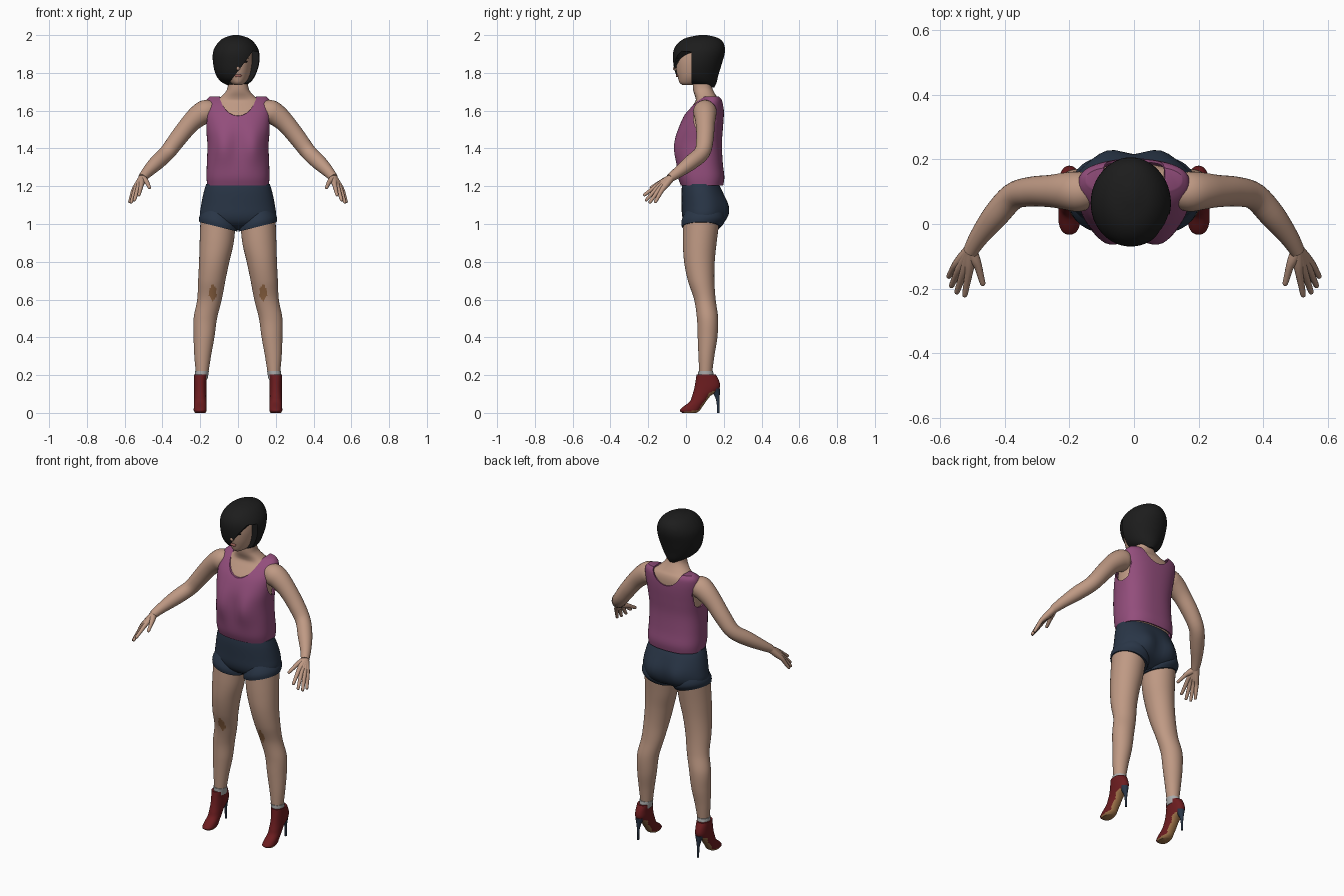
import bpy, bmesh, math
from mathutils import Vector, Matrix

cube = bpy.data.objects.get("Cube")
if cube:
    bpy.data.objects.remove(cube, do_unlink=True)


def material(name, rgb):
    m = bpy.data.materials.new(name)
    m.use_nodes = True
    m.diffuse_color = (*rgb, 1)
    m.node_tree.nodes["Principled BSDF"].inputs["Base Color"].default_value = (*rgb, 1)
    return m


SKIN = material("skin", (.52, .32, .23))
SHIRT = material("plum cloth", (.29, .075, .2))
DENIM = material("dark denim", (.022, .036, .062))
HAIR = material("black hair", (.012, .012, .012))
BOOT = material("dark red leather", (.15, .012, .014))
SOLE = material("tan sole", (.36, .18, .07))
SOCK = material("grey sock", (.4, .4, .4))
PATCH = material("brown patch", (.3, .14, .06))
LIPS = material("lips", (.33, .12, .1))
parts = []


def finish(name, bm, *mats, mirror=False):
    """Turn a bmesh into a named object, mirrored over x if asked."""
    bmesh.ops.recalc_face_normals(bm, faces=bm.faces)
    me = bpy.data.meshes.new(name)
    bm.to_mesh(me)
    bm.free()
    ob = bpy.data.objects.new(name, me)
    bpy.context.collection.objects.link(ob)
    for m in mats:
        me.materials.append(m)
    if mirror:
        ob.modifiers.new("mirror", 'MIRROR').use_mirror_merge = False
    parts.append(ob)
    return ob


def smooth_rows(rows, steps):
    """Catmull-Rom interpolation through rows of numbers."""
    out = []
    for i in range(len(rows) - 1):
        a, b, c, d = (rows[max(0, min(len(rows) - 1, i + k))] for k in (-1, 0, 1, 2))
        for s in range(steps):
            t = s / steps
            out.append([q + .5 * t * (r - p + t * (2 * p - 5 * q + 4 * r - s4 + t * (3 * (q - r) + s4 - p)))
                        for p, q, r, s4 in zip(a, b, c, d)])
    return out + [list(rows[-1])]


def skin_rings(bm, rings, caps):
    vs = [[bm.verts.new(p) for p in ring] for ring in rings]
    for a, b in zip(vs, vs[1:]):
        for i in range(len(a)):
            j = (i + 1) % len(a)
            bm.faces.new((a[i], a[j], b[j], b[i]))
    if 'a' in caps:
        bm.faces.new(vs[0][::-1])
    if 'b' in caps:
        bm.faces.new(vs[-1])


def loft(rows, segs=40, power=2, caps='ab', warp=None, steps=4):
    """Stack of level sections: z, centre x, half width, front y, back y."""
    bm = bmesh.new()
    rings = []
    for z, cx, rx, yf, yb in smooth_rows(rows, steps):
        ring = []
        for i in range(segs):
            t = math.tau * i / segs
            c, s = (math.copysign(abs(f) ** (2 / power), f) for f in (math.cos(t), math.sin(t)))
            p = Vector((cx + rx * c, (yf + yb) / 2 + (yb - yf) / 2 * s, z))
            if warp:
                warp(p, s)
            ring.append(p)
        rings.append(ring)
    skin_rings(bm, rings, caps)
    return bm


def tube(bm, rows, segs=16, steps=4):
    """Round limb through points x, y, z, radius."""
    rows = smooth_rows(rows, steps)
    pts = [Vector(r[:3]) for r in rows]
    rings = []
    for i, p in enumerate(pts):
        q = (pts[min(i + 1, len(pts) - 1)] - pts[max(i - 1, 0)]).to_track_quat('Z', 'Y')
        rings.append([p + q @ Vector((math.cos(a), math.sin(a), 0)) * rows[i][3]
                      for a in (math.tau * k / segs for k in range(segs))])
    skin_rings(bm, rings, 'ab')


def blob(name, loc, size, mat, tilt=0):
    bm = bmesh.new()
    m = Matrix.Translation(loc) @ Matrix.Rotation(tilt, 4, 'Y') @ Matrix.Diagonal((*size, 1))
    bmesh.ops.create_uvsphere(bm, u_segments=16, v_segments=10, radius=1, matrix=m)
    return finish(name, bm, mat)


def prism(outline, matrix, depth):
    """Closed solid from a flat outline, pushed along its local z."""
    bm = bmesh.new()
    skin_rings(bm, [[matrix @ Vector((x, y, d)) for x, y in outline] for d in (0, depth)], 'ab')
    ob = finish("cutter", bm)
    parts.remove(ob)
    ob.hide_render = True
    return ob


def ellipse(rx, ry, n=40):
    return [(rx * math.cos(math.tau * k / n), ry * math.sin(math.tau * k / n)) for k in range(n)]


def apply(ob, mod):
    bpy.context.view_layer.objects.active = ob
    bpy.ops.object.modifier_apply(modifier=mod.name)


def carve(ob, cutter):
    mod = ob.modifiers.new("carve", 'BOOLEAN')
    mod.operation, mod.solver, mod.object = 'DIFFERENCE', 'EXACT', cutter
    apply(ob, mod)
    bpy.data.objects.remove(cutter, do_unlink=True)


def bump(p, x, z, wx, wz):
    return math.exp(-((abs(p.x) - x) / wx) ** 2 - ((p.z - z) / wz) ** 2)


def bust(p, s):
    if s < 0:
        p.y -= .03 * bump(p, .085, 1.41, .06, .09) * -s


def seat(p, s):
    if s > 0:
        p.y += .025 * bump(p, .085, 1.07, .06, .08) * s


# Torso and neck
finish("torso", loft([
    (1.12, 0, .16, -.005, .18), (1.2, 0, .16, -.013, .166), (1.25, 0, .152, -.01, .175),
    (1.42, 0, .15, -.025, .175), (1.5, 0, .155, -.025, .18), (1.57, 0, .16, -.002, .187),
    (1.62, 0, .158, .03, .187), (1.65, 0, .13, .05, .18), (1.67, 0, .095, .05, .166),
    (1.7, 0, .065, .04, .148), (1.73, 0, .054, .036, .137), (1.79, 0, .052, .036, .135)],
    power=2.3, warp=bust), SKIN)

# Sleeveless top: thickened shell, neckline and armholes cut out
top = finish("tank_top", loft([
    (1.205, 0, .163, -.028, .197), (1.25, 0, .167, -.042, .203), (1.32, 0, .165, -.046, .195),
    (1.42, 0, .162, -.043, .19), (1.5, 0, .169, -.037, .195), (1.57, 0, .175, -.012, .2),
    (1.62, 0, .176, .025, .2), (1.655, 0, .168, .062, .195), (1.676, 0, .148, .095, .18)],
    segs=64, power=2.5, caps='b', warp=bust), SHIRT)
shell = top.modifiers.new("shell", 'SOLIDIFY')
shell.thickness, shell.offset = .008, -1
apply(top, shell)
carve(top, prism(ellipse(.102, .125), Matrix.Translation((0, -.2, 1.675))
                 @ Matrix.Rotation(math.radians(97), 4, 'X') @ Matrix.Diagonal((1, 1, -1, 1)), .6))
for side in (1, -1):
    carve(top, prism(ellipse(.085, .06), Matrix.Translation((side * .15, .1, 1.56))
                     @ Matrix.Rotation(side * math.pi / 2, 4, 'Y'), .2))

# Shorts: hips and two short legs with slanted hems
finish("shorts_hips", loft([
    (.968, 0, .05, .05, .13), (1.0, 0, .165, 0, .185), (1.04, 0, .2, -.02, .208),
    (1.1, 0, .195, -.023, .212), (1.17, 0, .181, -.024, .193), (1.212, 0, .168, -.02, .172)],
    segs=48, power=2.2, warp=seat), DENIM)


def slant(p, s):
    p.z += (p.x - .103) * .25


finish("shorts_legs", loft([
    (.985, .104, .101, -.022, .183), (1.02, .103, .1, -.023, .205), (1.09, .1, .07, .01, .19)],
    warp=slant), DENIM, mirror=True)

# Legs, with a brown patch on each knee
bm = loft([
    (.21, .19, .033, .07, .138), (.3, .187, .044, .066, .15), (.4, .18, .055, .062, .166),
    (.5, .173, .062, .058, .17), (.6, .151, .065, .043, .157), (.7, .139, .072, .01, .15),
    (.8, .126, .08, -.01, .152), (.9, .113, .09, -.016, .162), (1.02, .105, .094, -.014, .178)],
    segs=56, steps=10)
for f in bm.faces:
    c = f.calc_center_median()
    if c.y < .1 and ((c.x - .133) / .019) ** 2 + ((c.z - .635) / .042) ** 2 < 1:
        f.material_index = 1
finish("legs", bm, SKIN, PATCH, mirror=True)

# Socks, ankle boots and thin heels
finish("socks", loft([(.18, .195, .034, .064, .15), (.222, .191, .037, .065, .143)]), SOCK, mirror=True)
bm = loft([
    (0, .2, .027, -.02, .055), (.012, .2, .034, -.033, .072), (.03, .2, .034, -.018, .085),
    (.06, .2, .033, .02, .106), (.09, .2, .032, .032, .13), (.115, .2, .033, .04, .165),
    (.14, .2, .034, .046, .18), (.17, .2, .034, .051, .175), (.203, .198, .036, .056, .158)], power=2.3)
bm.normal_update()
for f in bm.faces:
    c = f.calc_center_median()
    if c.z < .115 and c.y > -.01 and f.normal.z < -.4 or c.z < .001:
        f.material_index = 1
finish("ankle_boots", bm, BOOT, SOLE, mirror=True)
finish("boot_heels", loft([
    (0, .2, .006, .164, .177), (.06, .2, .007, .161, .177), (.1, .2, .015, .145, .179),
    (.13, .2, .026, .12, .181)], segs=16), DENIM, mirror=True)

# Arms
bm = bmesh.new()
tube(bm, [(.13, .1, 1.6, .05), (.17, .1, 1.595, .062), (.21, .102, 1.572, .058), (.26, .102, 1.525, .05),
          (.32, .1, 1.45, .046), (.375, .085, 1.378, .042), (.43, .025, 1.325, .04),
          (.48, -.04, 1.275, .03), (.507, -.085, 1.243, .023)], segs=28)
finish("arms", bm, SKIN, mirror=True)

# Hands: fingers fan out from the wrist and merge into the palm
bm = bmesh.new()
wrist = Vector((.507, -.08, 1.243))
for knuckle, tip in [((.512, -.152, 1.205), (.525, -.225, 1.15)), ((.528, -.15, 1.193), (.55, -.215, 1.122)),
                     ((.543, -.142, 1.183), (.567, -.195, 1.11)), ((.553, -.128, 1.178), (.575, -.165, 1.112)),
                     ((.483, -.132, 1.222), (.467, -.19, 1.19))]:
    k, t = Vector(knuckle), Vector(tip)
    tube(bm, [(*wrist, .02), (*wrist.lerp(k, .6), .017), (*k, .0125), (*k.lerp(t, .55), .01),
              (*k.lerp(t, .93), .008), (*t, .003)], segs=12)
finish("hands", bm, SKIN, mirror=True)

# Head and face
finish("head", loft([
    (1.737, 0, .022, -.02, .05), (1.75, 0, .04, -.035, .1), (1.78, 0, .06, -.044, .14),
    (1.82, 0, .072, -.053, .17), (1.87, 0, .077, -.056, .178), (1.92, 0, .073, -.045, .175),
    (1.96, 0, .045, 0, .14)]), SKIN)
blob("nose", (0, -.054, 1.824), (.011, .015, .012), SKIN)
blob("nose_bridge", (0, -.052, 1.845), (.008, .012, .026), SKIN)
blob("lips", (0, -.046, 1.785), (.02, .008, .008), LIPS)
for side in (1, -1):
    blob("eye", (side * .037, -.044, 1.86), (.015, .006, .005), HAIR)
    blob("eyebrow", (side * .038, -.043, 1.88), (.018, .006, .003), HAIR, tilt=side * .15)

# Bobbed hair, cut away on a diagonal so a long fringe sweeps over one eye
hair = finish("hair", loft([
    (1.722, -.005, .02, .12, .15), (1.75, -.01, .075, -.01, .162), (1.79, -.012, .105, -.052, .172),
    (1.85, -.01, .122, -.067, .19), (1.91, -.01, .122, -.068, .206), (1.955, -.01, .1, -.045, .2),
    (1.985, -.01, .065, 0, .17), (2.0, -.01, .015, .07, .11)], segs=48), HAIR)
carve(hair, prism([(-.081, 1.7), (-.045, 1.75), (.02, 1.835), (.078, 1.915), (.2, 1.9), (.2, 1.7)],
                  Matrix.Translation((0, .03, 0)) @ Matrix.Rotation(math.pi / 2, 4, 'X'), .3))

# Smooth shading with sharp edges kept
bpy.ops.object.select_all(action='DESELECT')
for ob in parts:
    ob.select_set(True)
bpy.context.view_layer.objects.active = parts[0]
bpy.ops.object.shade_smooth_by_angle(angle=math.radians(45))
